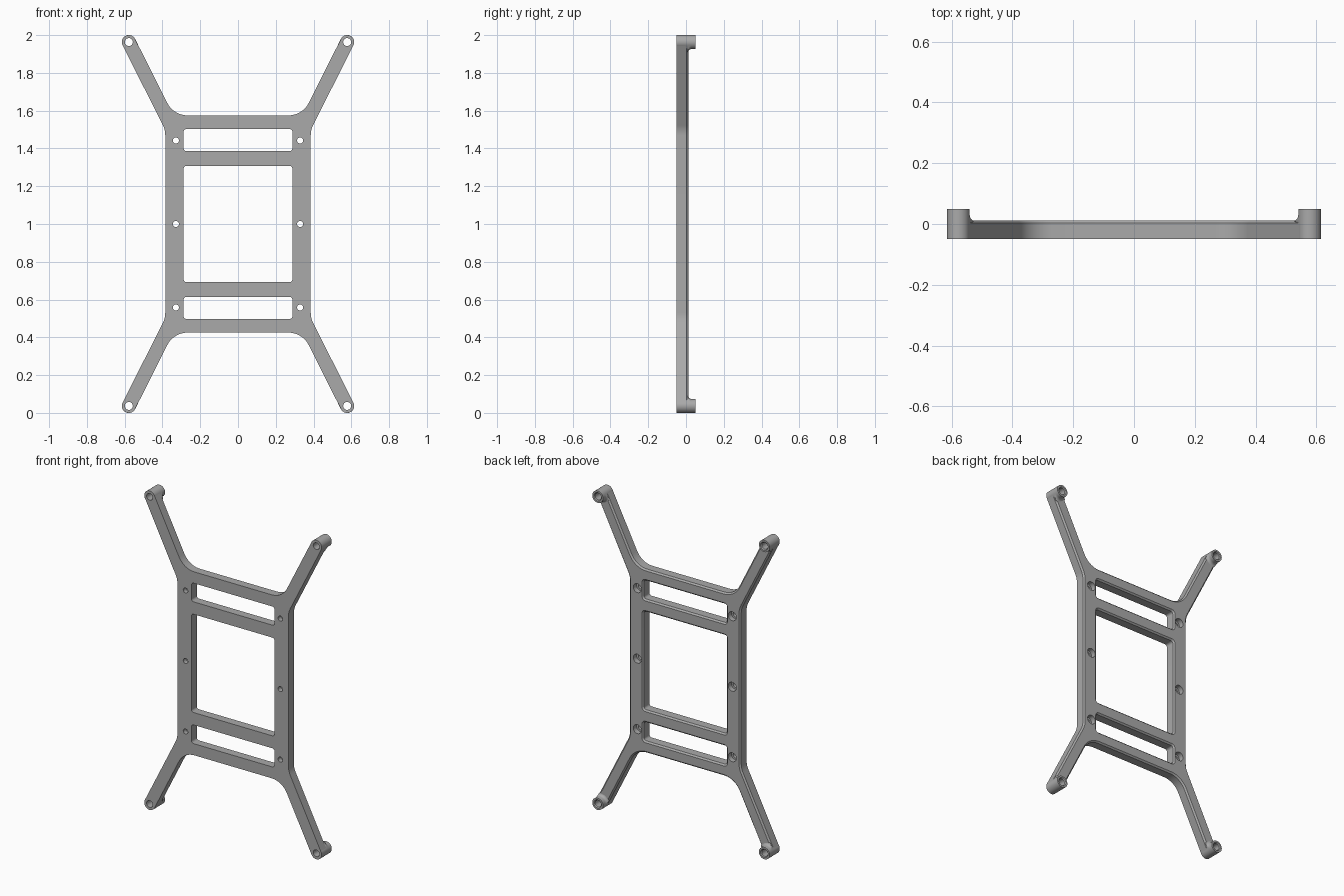
import bpy, bmesh, math
from mathutils import Vector

cube = bpy.data.objects.get("Cube")
if cube:
    bpy.data.objects.remove(cube, do_unlink=True)

FRONT, BACK, BOSS_BACK, HALF = -0.05, 0.012, 0.05, 0.037
MID_Z, RIM, FLARE = 1.0, 0.009, 0.018

grey = bpy.data.materials.new("plain grey")
grey.use_nodes = True
grey.diffuse_color = (0.4, 0.4, 0.4, 1)
grey.node_tree.nodes["Principled BSDF"].inputs["Base Color"].default_value = (0.4, 0.4, 0.4, 1)


def polar(t, r=1.0):
    return Vector((math.cos(t) * r, math.sin(t) * r))


def rounded(corners, steps=16):
    """Counter-clockwise polygon with each (point, radius) corner rounded."""
    out = []
    for i, (p, r) in enumerate(corners):
        a = (corners[i - 1][0] - p).normalized()
        b = (corners[(i + 1) % len(corners)][0] - p).normalized()
        half = a.angle(b) / 2
        middle = (a + b).normalized()
        centre = p + middle * (r / math.sin(half))
        spread = math.pi / 2 - half
        turn = 1 if a.x * b.y - a.y * b.x < 0 else -1
        base = math.atan2(-middle.y, -middle.x)
        n = max(4, round(steps * 4 * spread / math.pi))
        out += [centre + polar(base + turn * spread * (2 * k / n - 1), r) for k in range(n + 1)]
    return out


def grow(points, d):
    """Move a counter-clockwise polygon outwards by d."""
    out = []
    for i, p in enumerate(points):
        e = (p - points[i - 1]).normalized()
        f = (points[(i + 1) % len(points)] - p).normalized()
        m = Vector((e.y + f.y, -e.x - f.x)).normalized()
        out.append(p + m * (d / max(0.3, m.dot(Vector((e.y, -e.x))))))
    return out


def circle(c, r, n=32):
    return [c + polar(2 * math.pi * i / n, r) for i in range(n)]


bm = bmesh.new()


def ring(points, y):
    return [bm.verts.new((p.x, y, p.y + MID_Z)) for p in points]


def wall(rings, hole=False):
    """Skin through (points, depth) rings; returns its first and last loops."""
    loops = [ring(*r) for r in rings]
    n = len(loops[0])
    for lo, hi in zip(loops, loops[1:]):
        for i in range(n):
            j = (i + 1) % n
            quad = (lo[i], lo[j], hi[j], hi[i])
            bm.faces.new(quad if hole else quad[::-1])
    return loops[0], loops[-1]


def cap(loops, facing):
    """Flat face bounded by the first loop, with the other loops as holes."""
    edges = []
    for loop in loops:
        for i, v in enumerate(loop):
            edges.append(bm.edges.get((loop[i - 1], v)) or bm.edges.new((loop[i - 1], v)))
    made = bmesh.ops.triangle_fill(bm, edges=edges, use_beauty=True, normal=(0, facing, 0))
    for f in made["geom"]:
        if isinstance(f, bmesh.types.BMFace):
            f.normal_update()
            if f.normal.y * facing < 0:
                f.normal_flip()


# Outline of the frame: one quarter, then mirrored
tip = Vector((0.578, 0.963))
along = Vector((0.45, 0.893)).normalized()
side = Vector((along.y, -along.x))
outer, inner = tip + (along + side) * HALF, tip + (along - side) * HALF
hip = outer - along * ((outer.x - 0.385) / along.x)
crotch = inner - along * ((inner.y - 0.575) / along.y)
quarter = [(hip, 0.12), (outer, HALF * 0.99), (inner, HALF * 0.99), (crotch, 0.12)]


def flip(corners, sx, sz):
    flipped = [(Vector((p.x * sx, p.y * sz)), r) for p, r in corners]
    return flipped if sx == sz else flipped[::-1]


QUADRANTS = [(1, 1), (-1, 1), (-1, -1), (1, -1)]
outline = rounded([c for q in QUADRANTS for c in flip(quarter, *q)])

# Outer wall with a softened back rim
ends = [wall([(outline, FRONT), (outline, BACK - RIM), (grow(outline, -RIM), BACK)])]

# Three windows between the crossbars
W = 0.288
for lo, hi in [(-0.308, 0.308), (0.386, 0.503), (-0.503, -0.386)]:
    window = rounded([(Vector(p), 0.015) for p in [(-W, lo), (W, lo), (W, hi), (-W, hi)]])
    ends.append(wall([(window, FRONT), (window, BACK - RIM), (grow(window, RIM), BACK)], True))

# Counterbored screw holes along both rails
for x in (-0.329, 0.329):
    for z in (-0.442, 0, 0.442):
        small, big = circle(Vector((x, z)), 0.016), circle(Vector((x, z)), 0.028)
        ends.append(wall([(small, FRONT), (small, -0.02), (big, -0.02), (big, BACK)], True))

# Hollow standoff bosses on the arm tips, flaring into the arm
for sx, sz in QUADRANTS:
    c = Vector((tip.x * sx, tip.y * sz))
    axis = Vector((along.x * sx, along.y * sz))

    def boss_ring(flare):
        r0, pts = HALF + 0.0003, []
        for d in circle(Vector((0, 0)), 1, 64):
            across = abs(d.x * axis.y - d.y * axis.x)
            r = min(r0 + flare, r0 / max(across, 0.01)) if d.dot(axis) < 0 else r0
            pts.append(c + d * r)
        return pts

    rings = [(boss_ring(0), FRONT + 0.0002), (boss_ring(0), BACK - 0.02)]
    for k in range(7):
        t = k / 6 * math.pi / 2
        rings.append((boss_ring(FLARE * (1 - math.sin(t))), BACK - 0.001 + FLARE * (1 - math.cos(t))))
    hole = circle(c, 0.021, 64)
    rings += [(boss_ring(0), BOSS_BACK), (circle(c, 0.026, 64), BOSS_BACK),
              (hole, BOSS_BACK - 0.005), (hole, FRONT)]
    ends.append((wall(rings)[1], ring(hole, BACK)))

# Flat front and back faces around all the openings
cap([e[0] for e in ends], -1)
cap([e[1] for e in ends], 1)

mesh = bpy.data.meshes.new("frame")
bm.to_mesh(mesh)
bm.free()
mesh.materials.append(grey)
frame = bpy.data.objects.new("frame", mesh)
bpy.context.collection.objects.link(frame)

bpy.ops.object.select_all(action='DESELECT')
frame.select_set(True)
bpy.context.view_layer.objects.active = frame
bpy.ops.object.shade_smooth_by_angle(angle=math.radians(30))
